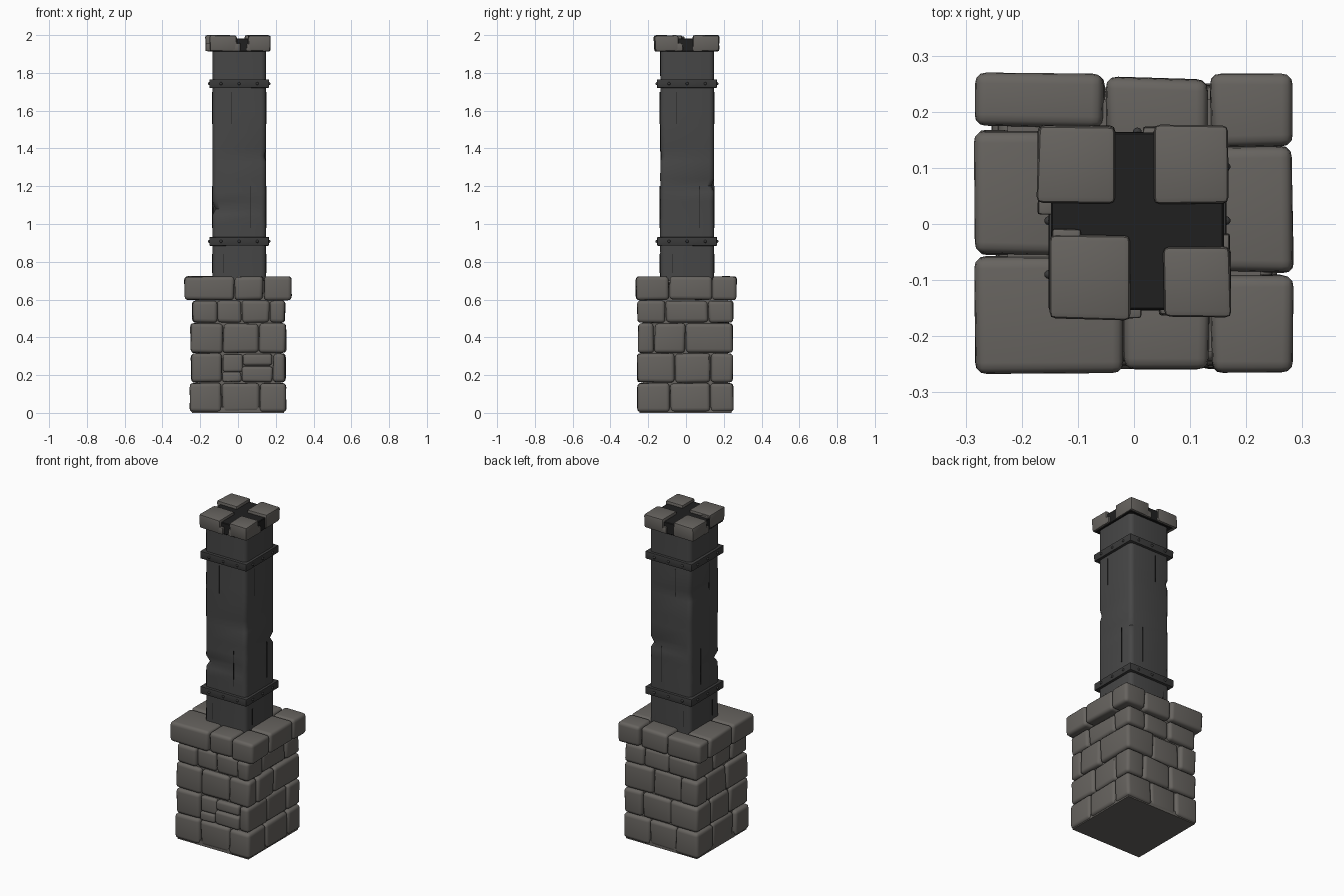
import bpy, bmesh, math, random
from mathutils import Vector

if "Cube" in bpy.data.objects:
    bpy.data.objects.remove(bpy.data.objects["Cube"])

random.seed(7)


def material(name, r, g, b):
    m = bpy.data.materials.new(name)
    m.diffuse_color = (r, g, b, 1)
    m.use_nodes = True
    m.node_tree.nodes["Principled BSDF"].inputs["Base Color"].default_value = m.diffuse_color
    return m


STONE = material("warm grey stone", 0.135, 0.126, 0.115)
WOOD = material("charcoal wood", 0.062, 0.062, 0.062)
IRON = material("dark iron", 0.042, 0.042, 0.042)
BLACK = material("black", 0.014, 0.014, 0.014)


def finish(bm, name, mat, angle=35):
    bmesh.ops.recalc_face_normals(bm, faces=bm.faces)
    me = bpy.data.meshes.new(name)
    bm.to_mesh(me)
    bm.free()
    me.materials.append(mat)
    ob = bpy.data.objects.new(name, me)
    bpy.context.collection.objects.link(ob)
    bpy.ops.object.select_all(action='DESELECT')
    bpy.context.view_layer.objects.active = ob
    ob.select_set(True)
    bpy.ops.object.shade_smooth_by_angle(angle=math.radians(angle))
    return ob


def block(bm, lo, hi, bevel=0.018, jitter=0.004, segments=3):
    """Adds a rounded, slightly irregular block to bm."""
    part = bmesh.new()
    bmesh.ops.create_cube(part, size=1)
    for v in part.verts:
        v.co = Vector([(lo[i] + hi[i]) / 2 + v.co[i] * (hi[i] - lo[i])
                       + random.uniform(-jitter, jitter) * (1 if i < 2 else 0.7)
                       for i in range(3)])
    if bevel:
        bmesh.ops.bevel(part, geom=part.edges[:], offset=bevel, offset_type='OFFSET',
                        segments=segments, profile=0.55, affect='EDGES', clamp_overlap=True)
    me = bpy.data.meshes.new("part")
    part.to_mesh(me)
    part.free()
    bm.from_mesh(me)
    bpy.data.meshes.remove(me)


# Stone courses: z range, outer x range, outer y range, then joints per side
# (front x, right y, back x, left y)
COURSES = [
    (0.006, 0.157, -0.255, 0.255, -0.258, 0.252,
     [-0.085, 0.115], [-0.085, 0.13], [-0.10, 0.08], [-0.12, 0.09]),
    (0.161, 0.314, -0.250, 0.252, -0.260, 0.250,
     [-0.083, 0.185], [-0.058, 0.13], [-0.06, 0.13], [-0.08, 0.10]),
    (0.318, 0.474, -0.252, 0.255, -0.255, 0.248,
     [-0.080, 0.11], [-0.168, -0.003], [-0.13, 0.06], [-0.05, 0.14]),
    (0.478, 0.594, -0.243, 0.250, -0.258, 0.250,
     [-0.108, 0.02, 0.168], [-0.108, 0.117], [-0.05, 0.12], [-0.10, 0.07]),
    (0.598, 0.722, -0.284, 0.284, -0.266, 0.270,
     [-0.02, 0.135], [-0.087, 0.138], [-0.052, 0.135], [-0.055, 0.17]),
]
GAP = 0.002
DEPTH = 0.12
for n, (z0, z1, xa, xb, ya, yb, front, right, back, left) in enumerate(COURSES):
    bm = bmesh.new()

    def stone(x0, x1, y0, y1, za=z0, zb=z1, bevel=0.02):
        block(bm, (x0 + GAP, y0 + GAP, za), (x1 - GAP, y1 - GAP, zb), bevel)

    # corner stones
    stone(xa, front[0], ya, left[0])
    stone(front[-1], xb, ya, right[0])
    stone(xa, back[0], left[-1], yb)
    stone(back[-1], xb, right[-1], yb)
    # stones between the corners
    if n == 1:
        for x0, x1, za, zb in [(-0.083, 0.018, 0.163, 0.215), (0.018, 0.185, 0.165, 0.246),
                               (-0.083, 0.026, 0.218, 0.312), (0.026, 0.185, 0.250, 0.312)]:
            stone(x0, x1, ya + random.uniform(0, 0.012), -DEPTH, za, zb, 0.015)
    else:
        for a, b in zip(front, front[1:]):
            stone(a, b, ya + random.uniform(0, 0.01), -DEPTH)
    for a, b in zip(back, back[1:]):
        stone(a, b, DEPTH, yb - random.uniform(0, 0.01))
    for a, b in zip(right, right[1:]):
        stone(DEPTH, xb - random.uniform(-0.002, 0.008), a, b)
    for a, b in zip(left, left[1:]):
        stone(xa + random.uniform(-0.002, 0.008), -DEPTH, a, b)
    finish(bm, "stone_course_%d" % (n + 1), STONE)

# Mortar core and flat underside
bm = bmesh.new()
block(bm, (-0.225, -0.228, 0.02), (0.225, 0.222, 0.70), 0, 0)
block(bm, (-0.243, -0.246, 0.0), (0.243, 0.240, 0.03), 0, 0)
finish(bm, "mortar_core", STONE)

# Wooden shaft: rounded square lofted upward, with a few chipped corners
X0, X1, Y0, Y1 = -0.135, 0.149, -0.137, 0.149
CORNERS = [(X0, Y0, 1, 1), (X1, Y0, -1, 1), (X1, Y1, -1, -1), (X0, Y1, 1, -1)]
CHIPS = {(0, 1.08): 0.016, (2, 1.20): 0.014, (1, 1.36): 0.008, (3, 1.55): 0.008}
LEVELS = [0.68, 0.85, 1.0, 1.05, 1.08, 1.12, 1.17, 1.20, 1.24, 1.33, 1.36, 1.40,
          1.52, 1.55, 1.58, 1.70, 1.915]
bm = bmesh.new()
rings = []
for z in LEVELS:
    ring = []
    for c, (x, y, sx, sy) in enumerate(CORNERS):
        chip = CHIPS.get((c, z), random.uniform(0, 0.0015))
        r = 0.026
        pts = []
        for k in range(4):
            a = math.radians(30 * k)
            pts.append((x + sx * (r - r * math.cos(a) + chip),
                        y + sy * (r - r * math.sin(a) + chip), z))
        if sx * sy < 0:
            pts.reverse()
        ring += [bm.verts.new(p) for p in pts]
    rings.append(ring)
for lo, hi in zip(rings, rings[1:]):
    for i in range(len(lo)):
        j = (i + 1) % len(lo)
        bm.faces.new((lo[i], lo[j], hi[j], hi[i]))
bm.faces.new(rings[0])
bm.faces.new(rings[-1])
finish(bm, "wooden_shaft", WOOD, 40)

# Thin cracks in the wood on every side
bm = bmesh.new()
for side in range(4):
    for off, za, zb in [(-0.04, 1.53, 1.70), (0.06, 0.98, 1.20), (-0.075, 0.74, 0.84)]:
        t = off + random.uniform(-0.012, 0.012)
        w = 0.0012
        if side % 2 == 0:
            y = Y0 if side == 0 else Y1
            block(bm, (t - w, y - 0.002, za), (t + w, y + 0.002, zb), 0, 0)
        else:
            x = X1 if side == 1 else X0
            block(bm, (x - 0.002, t - w, za), (x + 0.002, t + w, zb), 0, 0)
finish(bm, "wood_cracks", BLACK)

# Iron bands with rivets
for name, z in [("lower_band", 0.908), ("upper_band", 1.743)]:
    bm = bmesh.new()
    block(bm, (-0.152, -0.154, z - 0.023), (0.164, 0.164, z + 0.023), 0.005, 0.001, 2)
    finish(bm, name, IRON)
    bm = bmesh.new()
    for t in (-0.09, 0.006, 0.102):
        for x, y in [(t, -0.154), (t, 0.164), (-0.152, t), (0.164, t)]:
            part = bmesh.ops.create_uvsphere(bm, u_segments=10, v_segments=6, radius=0.008)
            bmesh.ops.translate(bm, verts=part["verts"], vec=(x, y, z))
    finish(bm, name + "_rivets", IRON)

# Black slab that shows as a cross between the cap stones
bm = bmesh.new()
block(bm, (-0.148, -0.153, 1.912), (0.160, 0.163, 1.982), 0.003, 0, 1)
finish(bm, "cap_slab", BLACK)

# Four cap stones, each with a chipped lower ledge
bm = bmesh.new()
for x0, x1, y0, y1 in [(-0.150, -0.007, -0.170, -0.018), (0.054, 0.172, -0.165, -0.038),
                       (-0.172, -0.031, 0.037, 0.174), (0.034, 0.166, 0.036, 0.175)]:
    block(bm, (x0, y0, 1.914), (x1, y1, 1.998), 0.011, 0.003, 2)
for x0, x1, y0, y1 in [(-0.03, 0.012, -0.169, -0.14), (-0.172, -0.14, 0.018, 0.06),
                       (0.016, 0.06, 0.14, 0.174), (0.145, 0.172, -0.06, -0.018),
                       (-0.145, -0.095, -0.04, -0.010), (0.045, 0.07, -0.162, -0.125)]:
    block(bm, (x0, y0, 1.914), (x1, y1, 1.955 if x0 != -0.145 else 1.990), 0.006, 0.002, 2)
finish(bm, "cap_stones", STONE)

# Set the top of the caps to a total height of exactly two units
caps = bpy.data.objects["cap_stones"]
top = max(v.co.z for v in caps.data.vertices)
caps.location.z = 2.0 - top
